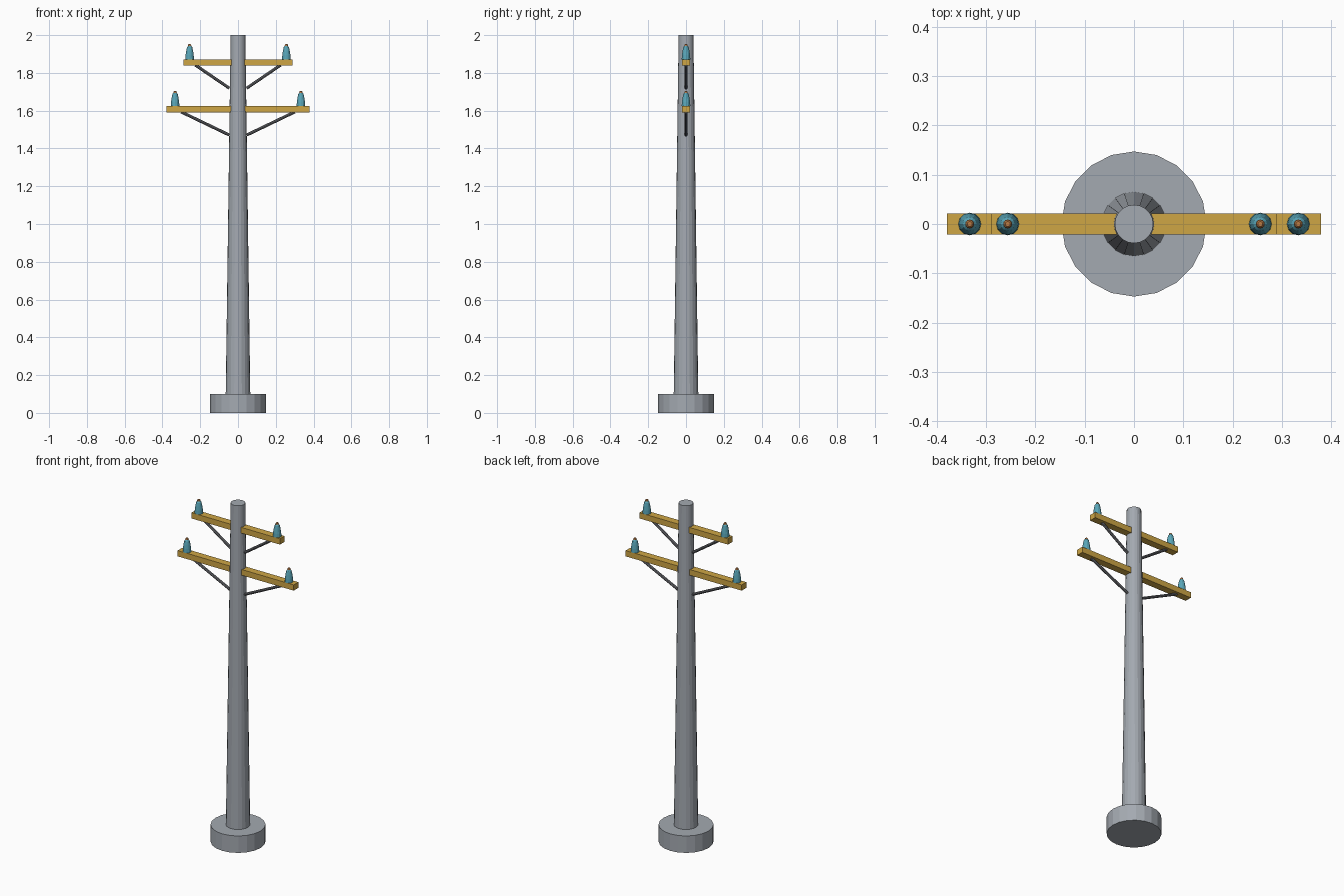
import bpy, bmesh, math
from mathutils import Vector

if "Cube" in bpy.data.objects:
    bpy.data.objects.remove(bpy.data.objects["Cube"])


def material(name, rgb):
    m = bpy.data.materials.new(name)
    m.diffuse_color = (*rgb, 1)
    m.use_nodes = True
    m.node_tree.nodes["Principled BSDF"].inputs["Base Color"].default_value = m.diffuse_color
    return m


CONCRETE = material("concrete grey", (0.37, 0.40, 0.44))
WOOD = material("ochre wood", (0.62, 0.38, 0.06))
STEEL = material("dark steel", (0.16, 0.165, 0.18))
GLASS = material("teal glass", (0.10, 0.38, 0.48))
COPPER = material("copper", (0.50, 0.20, 0.06))


def add_object(name, bm, mats):
    bmesh.ops.recalc_face_normals(bm, faces=bm.faces)
    me = bpy.data.meshes.new(name)
    bm.to_mesh(me)
    bm.free()
    for m in mats:
        me.materials.append(m)
    ob = bpy.data.objects.new(name, me)
    bpy.context.collection.objects.link(ob)
    return ob


def lathe(name, profile, sides, mats, loc=(0, 0, 0), split=None):
    """Capped solid of revolution from (radius, z) points; faces above split use material 1."""
    bm = bmesh.new()
    rings = [[bm.verts.new((r * math.cos(2 * math.pi * i / sides),
                            r * math.sin(2 * math.pi * i / sides), z))
              for i in range(sides)] for r, z in profile]
    for a, b in zip(rings, rings[1:]):
        for i in range(sides):
            j = (i + 1) % sides
            bm.faces.new((a[i], a[j], b[j], b[i]))
    bm.faces.new(rings[0][::-1])
    bm.faces.new(rings[-1])
    if split is not None:
        for f in bm.faces:
            f.material_index = int(f.calc_center_median().z > split)
    ob = add_object(name, bm, mats)
    ob.location = loc
    return ob


def box(name, size, loc, mat):
    bm = bmesh.new()
    bmesh.ops.create_cube(bm, size=1)
    bmesh.ops.scale(bm, vec=size, verts=bm.verts)
    ob = add_object(name, bm, [mat])
    ob.location = loc
    return ob


def rod(name, a, b, radius, mat, sides=8):
    a, b = Vector(a), Vector(b)
    ob = lathe(name, [(radius, 0), (radius, (b - a).length)], sides, [mat], a)
    ob.rotation_euler = (b - a).to_track_quat('Z', 'Y').to_euler()
    return ob


# Footing and tapered pole
lathe("footing", [(0.147, 0), (0.147, 0.1)], 20, [CONCRETE])
lathe("pole", [(0.065, 0.1), (0.039, 2.0)], 20, [CONCRETE])

# Insulator bell with a small metal cap
BELL = [(0.023, 0), (0.0215, 0.022), (0.018, 0.045), (0.014, 0.064),
        (0.009, 0.070), (0.008, 0.077), (0.005, 0.080)]

# Crossarms: name, half length, bottom z, insulator x, brace outer x
for level, half, z, ins_x, brace_x in (("upper", 0.289, 1.838, 0.256, 0.225),
                                       ("lower", 0.379, 1.590, 0.333, 0.300)):
    box(level + "_crossarm", (2 * half, 0.043, 0.034), (0, 0, z + 0.017), WOOD)
    for side, s in (("left", -1), ("right", 1)):
        lathe(f"{level}_{side}_insulator", BELL, 12, [GLASS, COPPER],
              (s * ins_x, 0, z + 0.034), split=0.0685)
        rod(f"{level}_{side}_brace", (s * 0.046, 0, z - 0.119),
            (s * brace_x, 0, z + 0.003), 0.008, STEEL)
